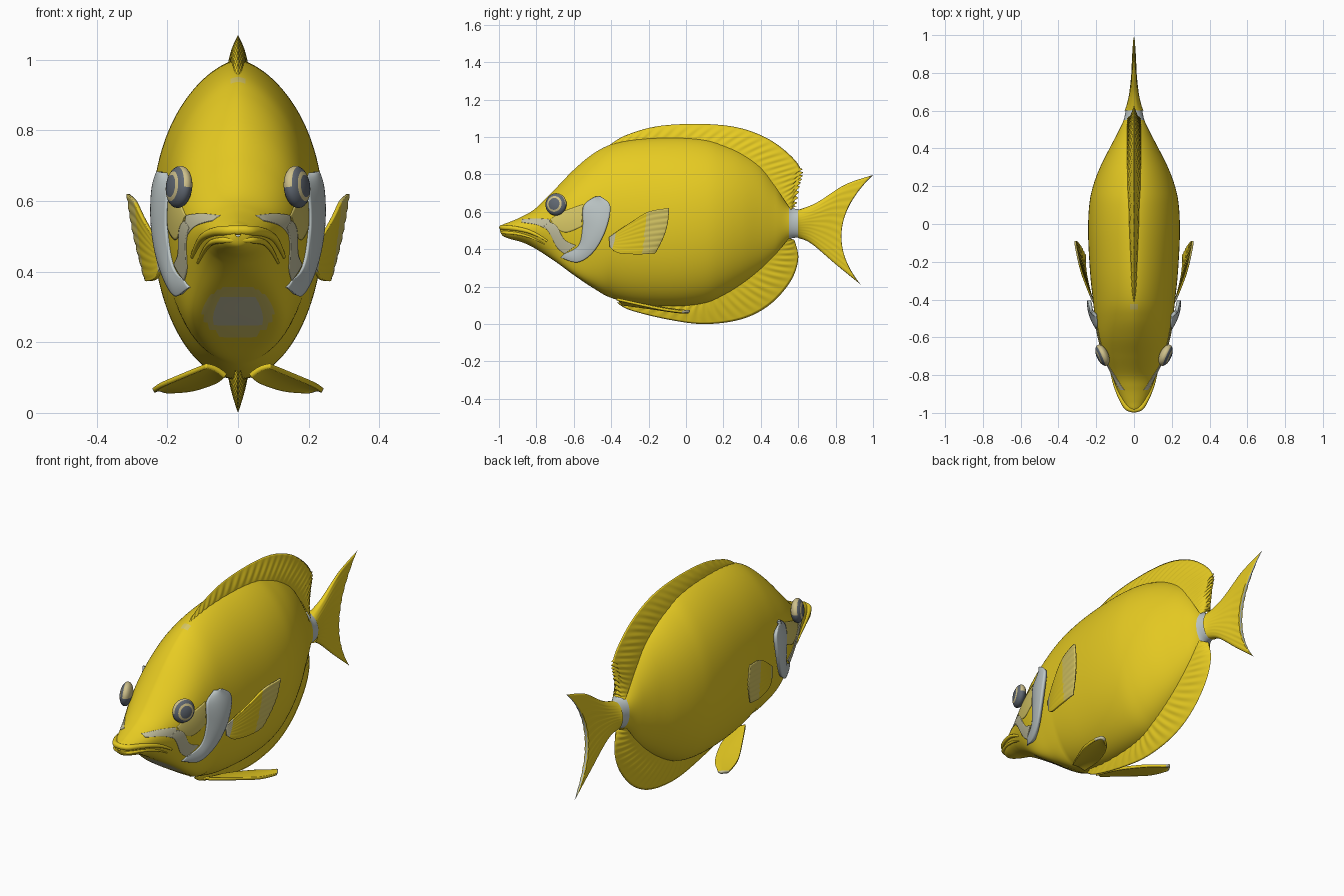
import bpy, bmesh, math
from mathutils import Vector, Matrix

default = bpy.data.objects.get("Cube")
if default:
    bpy.data.objects.remove(default)


def material(name, r, g, b):
    m = bpy.data.materials.new(name)
    m.use_nodes = True
    m.diffuse_color = (r, g, b, 1)
    m.node_tree.nodes["Principled BSDF"].inputs["Base Color"].default_value = (r, g, b, 1)
    return m


YELLOW, WHITE, PALE, DARK, TAN, GREY = range(6)
MATERIALS = [
    material("fish yellow", .8, .6, .016),
    material("silver white", .52, .58, .58),
    material("pale yellow", .68, .57, .13),
    material("slate grey", .12, .14, .17),
    material("eye tan", .62, .53, .26),
    material("warm grey", .56, .54, .36),
]


def spline(points, u):
    """Catmull-Rom point at u in 0..1."""
    n = len(points) - 1
    i = min(int(u * n), n - 1)
    t = u * n - i
    p = [Vector(points[max(0, min(n, i + k))]) for k in (-1, 0, 1, 2)]
    return .5 * (2 * p[1] + (p[2] - p[0]) * t
                 + (2 * p[0] - 5 * p[1] + 4 * p[2] - p[3]) * t * t
                 + (3 * p[1] - p[0] - 3 * p[2] + p[3]) * t ** 3)


def finish(name, bm, thickness=0, offset=0, angle=40, inner_shift=0):
    """Turn a left-hand half into a mirrored, smooth object."""
    mesh = bpy.data.meshes.new(name)
    bm.to_mesh(mesh)
    bm.free()
    obj = bpy.data.objects.new(name, mesh)
    bpy.context.collection.objects.link(obj)
    for m in MATERIALS:
        mesh.materials.append(m)
    if thickness:
        solid = obj.modifiers.new("Thickness", "SOLIDIFY")
        solid.thickness = thickness
        solid.offset = offset
        solid.material_offset = inner_shift
    mirror = obj.modifiers.new("Mirror", "MIRROR")
    mirror.merge_threshold = .0005
    bpy.ops.object.select_all(action="DESELECT")
    obj.select_set(True)
    bpy.context.view_layer.objects.active = obj
    bpy.ops.object.shade_smooth_by_angle(angle=math.radians(angle))


def sheet(name, point, nu, nv, rule=lambda u, v, c: YELLOW, **options):
    """Grid surface from point(u, v), coloured by rule(u, v, centre)."""
    bm = bmesh.new()
    grid = [[bm.verts.new(point(i / nu, j / nv)) for j in range(nv + 1)] for i in range(nu + 1)]
    for i in range(nu):
        for j in range(nv):
            f = bm.faces.new((grid[i][j], grid[i + 1][j], grid[i + 1][j + 1], grid[i][j + 1]))
            f.material_index = rule((i + .5) / nu, (j + .5) / nv, f.calc_center_median())
    bmesh.ops.remove_doubles(bm, verts=bm.verts, dist=.0002)
    bm.normal_update()
    if sum(f.normal.x * f.calc_area() for f in bm.faces) < 0:
        bmesh.ops.reverse_faces(bm, faces=bm.faces)
    finish(name, bm, **options)


# Body stations: y, belly z, back z, half width
STATIONS = [
    (-.995, .5, .515, .008), (-.98, .472, .532, .035), (-.94, .455, .547, .062),
    (-.87, .435, .578, .092), (-.8, .4, .622, .118), (-.7, .335, .722, .16),
    (-.6, .262, .825, .19), (-.5, .195, .908, .206), (-.4, .14, .96, .218),
    (-.25, .105, .99, .233), (-.05, .095, 1, .243), (.1, .11, .99, .237),
    (.2, .15, .963, .217), (.3, .21, .92, .18), (.4, .285, .852, .13),
    (.48, .36, .752, .088), (.55, .45, .635, .055), (.62, .465, .61, .04), (.7, .49, .59, .015),
]


def girth(y, k):
    """Relative half width at height k in -1..1: keeled back, full jaw."""
    jaw = max(0, 1 - (abs(y + .62) / .22) ** 2)
    power = 1 + .25 * k if k > 0 else 1 + .7 * jaw * k
    return max(0, 1 - k * k) ** (power / 2)


def body_point(u, v):
    y, low, high, w = spline(STATIONS, u)
    k = math.cos(math.pi * v)
    return (w * girth(y, k), y, (low + high) / 2 + (high - low) / 2 * k)


def skin(y, z, lift=0):
    """Point on the left flank at the given y and z."""
    lo, hi = 0, 1
    for _ in range(30):
        mid = (lo + hi) / 2
        lo, hi = (mid, hi) if spline(STATIONS, mid)[0] < y else (lo, mid)
    _, low, high, w = spline(STATIONS, lo)
    k = (z - (low + high) / 2) / max((high - low) / 2, .001)
    return Vector((w * girth(y, k) + lift, y, z))


def body_colour(u, v, c):
    if .548 < c.y < .61:
        return WHITE
    throat = (c.x / .1) ** 2 + ((c.z - .285) / .075) ** 2
    if v > .5 and c.y < -.4 and throat < 1:
        return GREY if throat < .35 else PALE
    if v < .5 and c.x < .02 and abs(c.y + .435) < .016:
        return PALE
    return YELLOW


sheet("body", body_point, 180, 80, body_colour)


def flank_patch(name, top, bottom, lift, colour, thickness):
    def point(u, v):
        y, z = spline(top, u).lerp(spline(bottom, u), v)
        return skin(y, z, lift(u, v))
    sheet(name, point, 40, 14, lambda u, v, c: colour, thickness=thickness, offset=-1)


# Gill covers and cheek markings
flank_patch("gill_covers",
            [(-.49, .68), (-.548, .63), (-.553, .52), (-.575, .42), (-.65, .375)],
            [(-.46, .685), (-.405, .63), (-.43, .5), (-.495, .385), (-.58, .33), (-.67, .355)],
            lambda u, v: .005 + .03 * math.sin(math.pi * min(1, v * .6 + .02)) * (1 - u ** 3),
            WHITE, .018)
flank_patch("snout_bands",
            [(-.88, .56), (-.8, .565), (-.73, .56)],
            [(-.88, .545), (-.79, .528), (-.72, .49)],
            lambda u, v: .003, GREY, .006)
flank_patch("cheek_bands",
            [(-.725, .545), (-.69, .52), (-.65, .45), (-.59, .42)],
            [(-.76, .525), (-.73, .485), (-.69, .41), (-.65, .375)],
            lambda u, v: .004, GREY, .007)
flank_patch("cheek_patches",
            [(-.725, .56), (-.66, .6), (-.55, .64)],
            [(-.7, .515), (-.64, .49), (-.56, .52)],
            lambda u, v: .003, PALE, .006)


# Lips: tapered tubes following the snout
def lip(name, path, radius):
    pts = [Vector((0, *path[0]))] + [skin(y, z) for y, z in path[1:]]

    def point(u, v):
        a = 2 * math.pi * v
        t = (spline(pts, min(1, u + .01)) - spline(pts, max(0, u - .01))).normalized()
        side = t.cross(Vector((0, 0, 1))).normalized() if u else Vector((0, -1, 0))
        r = radius * (1 - .6 * u ** 2)
        q = spline(pts, u) + r * (math.cos(a) * side + math.sin(a) * Vector((0, 0, 1)))
        return (max(0, q.x), q.y, q.z)
    sheet(name, point, 36, 14)


lip("upper_lip", [(-.985, .517), (-.972, .516), (-.92, .512), (-.85, .498), (-.79, .473), (-.74, .443)], .014)
lip("lower_lip", [(-.982, .49), (-.969, .489), (-.91, .484), (-.85, .47), (-.8, .45), (-.755, .425)], .009)


# Eyes: flattened balls with dark rim, tan iris and upper lid, dark pupil
def build_eyes():
    bm = bmesh.new()
    bmesh.ops.create_uvsphere(bm, u_segments=36, v_segments=28, radius=.06)
    for f in bm.faces:
        c = f.calc_center_median()
        r = math.hypot(c.x, c.y) / .06
        iris = .55 < r < .7 and c.z > 0
        lid = c.y > 0 and c.z < .022
        f.material_index = TAN if iris or lid else DARK
    turn = Vector((.9, -.4, .1)).to_track_quat("Z", "Y").to_matrix().to_4x4()
    bm.transform(Matrix.Translation((.167, -.695, .64)) @ turn @ Matrix.Diagonal((1, 1, .52, 1)))
    finish("eyes", bm)


build_eyes()


# Dorsal and anal fins: softly ribbed wedges on the midline
def midline_fin(name, base, edge, ribs, teeth):
    def point(u, v):
        y, z = spline(base, u).lerp(spline(edge, u), v)
        if u > .76:
            y += teeth * v ** 4 * math.sin(u * 240)
        x = .037 * (1 - v) * min(1, .15 + u * 2)
        x += .0035 * math.sin(math.pi * v) * (1 + .6 * math.sin(2 * math.pi * ribs * (u - .06 * v)))
        return (x if v < 1 else 0, y, z)
    sheet(name, point, 220, 14, angle=60)


midline_fin("dorsal_fin",
            [(-.41, .945), (-.25, .975), (0, .985), (.2, .94), (.35, .87), (.45, .77), (.52, .67), (.56, .61)],
            [(-.41, .957), (-.32, 1.01), (-.15, 1.058), (.08, 1.07), (.28, 1.05),
             (.44, .99), (.56, .9), (.615, .82), (.6, .74), (.58, .63)], 30, .012)
midline_fin("anal_fin",
            [(-.3, .125), (0, .115), (.15, .155), (.3, .235), (.45, .345), (.55, .46)],
            [(-.37, .115), (-.3, .075), (-.1, .025), (.1, 0), (.3, .027),
             (.45, .105), (.56, .23), (.6, .35), (.58, .45)], 26, 0)


# Tail fin: forked fan
def tail_point(u, v):
    upper = spline([(.6, .61), (.7, .65), (.85, .745), (1, .797)], u)
    lower = spline([(.6, .46), (.67, .43), (.8, .32), (.935, .21)], u)
    y, z = upper.lerp(lower, v)
    y -= .135 * u * u * 4 * v * (1 - v)
    x = .04 * (1 - u) ** 2 + .011 + .0015 * math.sin(v * 75) * u
    return (x * max(0, math.sin(math.pi * v)) ** .4 * min(1, (1 - u) * 20), y, z)


sheet("tail_fin", tail_point, 40, 64, lambda u, v, c: WHITE if u > .975 else YELLOW, angle=60)


# Pectoral fins: fans standing off the flanks, pale toward the outer tips
def pectoral_point(u, v):
    upper = spline([(-.41, .465), (-.3, .54), (-.2, .6), (-.09, .62)], u)
    lower = spline([(-.405, .41), (-.36, .38), (-.25, .373), (-.165, .38)], u)
    y, z = upper.lerp(lower, v)
    y += .02 * u * math.sin(math.pi * v)
    x = .215 + .3 * (y + .41) - .03 * u * v + .015 * math.sin(math.pi * u)
    return (x + .0012 * math.sin(v * 50) * u, y, z)


def pectoral_colour(u, v, c):
    if u < .12:
        return GREY
    return PALE if c.y > -.23 + .12 * (c.z - .4) else YELLOW


sheet("pectoral_fins", pectoral_point, 30, 48, pectoral_colour,
      thickness=.01, angle=60, inner_shift=-len(MATERIALS))


# Pelvic fins: swept-back leaves under the belly, grey at the tips
def pelvic_point(u, v):
    inner = spline([(.035, -.34, .105), (.065, -.2, .087), (.13, -.06, .067), (.205, .015, .06)], u)
    outer = spline([(.09, -.37, .133), (.15, -.26, .108), (.215, -.13, .08), (.24, -.015, .063)], u)
    p = inner.lerp(outer, v)
    p.y += .015 * u ** 4 * math.sin(math.pi * v)
    p.z += .006 * math.sin(math.pi * v)
    return p


sheet("pelvic_fins", pelvic_point, 28, 24, lambda u, v, c: GREY if u > .95 else YELLOW,
      thickness=.014, angle=60)
